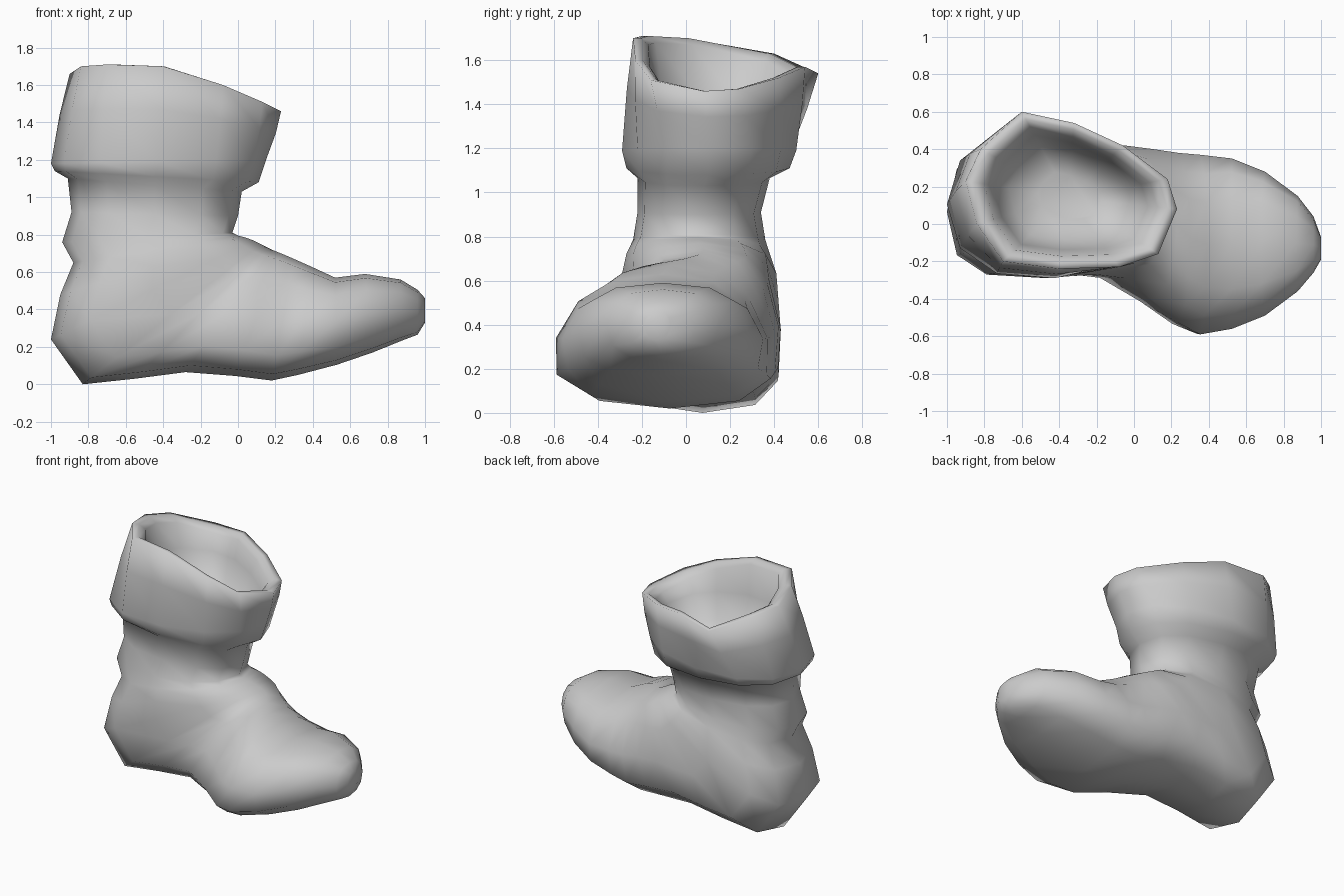
import bpy, bmesh
from math import cos, sin, pi
from mathutils import Vector

N = 12


def power(v, e):
    return (1 if v >= 0 else -1) * abs(v) ** e


def section(ax, az, bx, bz, y0, y1, taper=0.0, e=0.85):
    """Rounded section spanning top/front point A to bottom/back point B."""
    pts = []
    for i in range(N):
        t = 2 * pi * i / N
        u, v = power(round(cos(t), 6), e), power(round(sin(t), 6), e)
        pts.append(Vector(((ax + bx) / 2 + u * (ax - bx) / 2,
                           (y0 + y1) / 2 + v * (y1 - y0) / 2 * (1 - taper * u),
                           (az + bz) / 2 + u * (az - bz) / 2)))
    return pts


def inset(ring, s, dz=0.0, flat=None):
    """Shrink a ring about its centre, lower it or flatten it to a height."""
    c = sum(ring, Vector()) / N
    out = [c + (p - c) * s for p in ring]
    for p, q in zip(out, ring):
        p.z = q.z + dz if flat is None else flat + (q.z - c.z) * 0.4
    return out


def blend(a, b, t):
    return [p.lerp(q, t) for p, q in zip(a, b)]


# Tilted, uneven opening of the cuff
rim = [Vector(p) for p in (
    (0.23, 0.08, 1.46), (0.18, 0.24, 1.47), (-0.06, 0.42, 1.52), (-0.32, 0.54, 1.57),
    (-0.60, 0.60, 1.54), (-0.82, 0.40, 1.63), (-0.90, 0.23, 1.66), (-0.84, 0.00, 1.70),
    (-0.70, -0.20, 1.71), (-0.40, -0.24, 1.70), (-0.08, -0.23, 1.60), (0.13, -0.16, 1.51))]
cuff_low = section(0.15, 1.20, -1.00, 1.18, -0.29, 0.50, 0.12, 0.9)
cuff_mid = inset(blend(rim, cuff_low, 0.45), 1.015)

# Inside of the boot, then over the lip and down the cuff
rings = [inset(rim, 0.3, flat=1.19), inset(rim, 0.58, flat=1.25),
         inset(rim, 0.73, flat=1.42), inset(rim, 0.82, -0.03),
         inset(rim, 0.91, 0.0), rim, cuff_mid, cuff_low,
         section(0.11, 1.08, -0.98, 1.14, -0.27, 0.47, 0.1)]

# Shaft, then sections fanning around the instep to form the heel and sole
rings += [section(*r) for r in (
    (0.02, 1.03, -0.91, 1.10, -0.22, 0.38),
    (0.00, 0.90, -0.89, 0.92, -0.22, 0.34),
    (-0.03, 0.81, -0.94, 0.76, -0.24, 0.36),
    (0.00, 0.795, -0.88, 0.65, -0.27, 0.38, 0.05),
    (0.04, 0.785, -0.95, 0.48, -0.29, 0.41, 0.06, 0.8),
    (0.08, 0.77, -1.00, 0.24, -0.29, 0.42, 0.08, 0.72),
    (0.12, 0.75, -0.83, 0.00, -0.28, 0.43, 0.1, 0.7),
    (0.15, 0.735, -0.55, 0.03, -0.27, 0.43, 0.14, 0.75),
    (0.18, 0.72, -0.28, 0.065, -0.29, 0.42, 0.2, 0.8),
    (0.23, 0.70, -0.02, 0.045, -0.41, 0.40, 0.22, 0.78),
    # Ball of the foot and toe
    (0.30, 0.67, 0.18, 0.02, -0.53, 0.38, 0.22, 0.78),
    (0.39, 0.63, 0.32, 0.05, -0.59, 0.37, 0.2, 0.8),
    (0.52, 0.57, 0.53, 0.105, -0.56, 0.35, 0.1, 0.77),
    (0.68, 0.59, 0.72, 0.17, -0.49, 0.28, 0.06, 0.77),
    (0.87, 0.56, 0.88, 0.235, -0.36, 0.15, 0, 0.8),
    (0.96, 0.505, 0.96, 0.265, -0.26, 0.04, 0, 0.85),
    (1.00, 0.46, 1.00, 0.33, -0.19, -0.07))]

# Skin the sections into one surface
bm = bmesh.new()
loops = [[bm.verts.new(p) for p in r] for r in rings]
for a, b in zip(loops, loops[1:]):
    for i in range(N):
        j = (i + 1) % N
        bm.faces.new((a[i], a[j], b[j], b[i]))
for loop in (loops[0], loops[-1]):
    bm.faces.new(loop)
bmesh.ops.recalc_face_normals(bm, faces=bm.faces)
for f in bm.faces:
    f.smooth = True
mesh = bpy.data.meshes.new("boot")
bm.to_mesh(mesh)
bm.free()
bpy.context.collection.objects.link(bpy.data.objects.new("boot", mesh))
